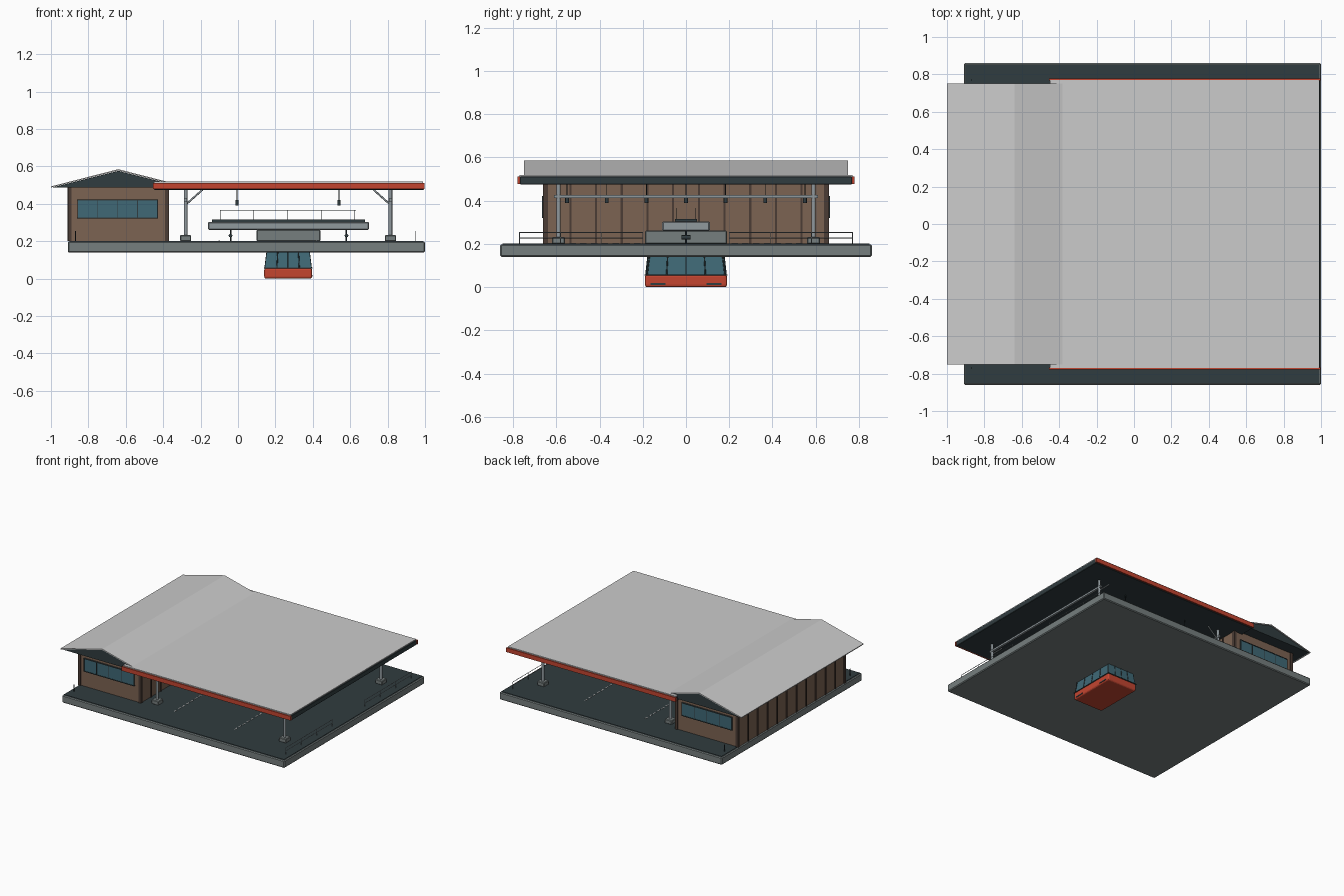
import bpy, bmesh, math
from mathutils import Vector

if "Cube" in bpy.data.objects:
    bpy.data.objects.remove(bpy.data.objects["Cube"])


def mat(name, r, g, b):
    m = bpy.data.materials.new(name)
    m.diffuse_color = (r, g, b, 1)
    m.use_nodes = True
    m.node_tree.nodes["Principled BSDF"].inputs["Base Color"].default_value = m.diffuse_color
    return m


CONCRETE = mat("concrete", .18, .21, .21)
STEEL = mat("steel", .28, .32, .34)
DARK = mat("dark", .03, .045, .05)
LIGHT = mat("pale_roof", .6, .63, .62)
RED = mat("red", .55, .06, .03)
WOOD = mat("wood", .2, .125, .085)
TRIM = mat("dark_wood", .07, .045, .035)
GLASS = mat("glass", .05, .14, .18)
WHITE = mat("white", .75, .75, .72)


def finish(name, bm, m, bevel=0, seg=1):
    bmesh.ops.recalc_face_normals(bm, faces=bm.faces)
    me = bpy.data.meshes.new(name)
    bm.to_mesh(me)
    bm.free()
    o = bpy.data.objects.new(name, me)
    bpy.context.collection.objects.link(o)
    me.materials.append(m)
    if bevel:
        b = o.modifiers.new("bevel", 'BEVEL')
        b.width, b.segments = bevel, seg
    return o


def box(name, x, y, z, m, bevel=0, taper=(1, 1), seg=1):
    """Box from ranges; taper scales the top face."""
    bm = bmesh.new()
    bmesh.ops.create_cube(bm, size=1)
    for v in bm.verts:
        top = v.co.z > 0
        tx, ty = taper if top else (1, 1)
        v.co = ((x[0] + x[1]) / 2 + v.co.x * (x[1] - x[0]) * tx,
                (y[0] + y[1]) / 2 + v.co.y * (y[1] - y[0]) * ty, z[1] if top else z[0])
    return finish(name, bm, m, bevel, seg)


def rod(name, a, b, r, m, sides=8):
    a, b = Vector(a), Vector(b)
    bm = bmesh.new()
    bmesh.ops.create_cone(bm, cap_ends=True, segments=sides, radius1=r, radius2=r, depth=(b - a).length)
    q = (b - a).to_track_quat('Z', 'Y')
    for v in bm.verts:
        v.co = q @ v.co + (a + b) / 2
    o = finish(name, bm, m)
    o.data.polygons.foreach_set("use_smooth", [len(p.vertices) == 4 for p in o.data.polygons])
    return o


def extrude_y(name, pts, y0, y1, m):
    """Closed x-z profile pulled along y."""
    bm = bmesh.new()
    f = bm.faces.new([bm.verts.new((x, y0, z)) for x, z in pts])
    g = bmesh.ops.extrude_face_region(bm, geom=[f])
    bmesh.ops.translate(bm, vec=(0, y1 - y0, 0), verts=[v for v in g['geom'] if isinstance(v, bmesh.types.BMVert)])
    return finish(name, bm, m)


def mid(c, w):
    return (c - w / 2, c + w / 2)


# Platform slab and deck
box("platform_slab", (-.91, 1), (-.86, .86), (.14, .198), CONCRETE, .006)
box("platform_deck", (-.9, .99), (-.85, .85), (.19, .202), DARK)

# Station building
box("building", (-.905, -.375), (-.655, .655), (.2, .49), WOOD)
for x in (-.9, -.38):
    for y in (-.65, .65):
        box("corner_post", mid(x, .02), mid(y, .024), (.2, .488), TRIM)
    for i in range(10):
        box("wall_batten", mid(x, .022), mid(-.535 + i * 1.07 / 9, .01), (.2, .488), TRIM)
for s in (-1, 1):
    box("window_glass", (-.857, -.43), mid(s * .655, .016), (.325, .42), GLASS)
    for z in (.323, .42):
        box("window_rail", (-.86, -.427), mid(s * .655, .022), mid(z, .005), DARK)
    for i in range(5):
        box("window_mullion", mid(-.857 + i * .427 / 4, .004), mid(s * .655, .022), (.323, .42), DARK)

# Gable roof: dark core with a pale skin
extrude_y("gable_core", [(-.99, .488), (-.64, .576), (-.29, .488)], -.745, .745, DARK)
extrude_y("gable_skin", [(-1, .487), (-.64, .578), (-.28, .487), (-.28, .493), (-.64, .585), (-1, .493)],
          -.75, .75, LIGHT)

# Canopy
box("canopy", (-.45, .995), (-.768, .768), (.475, .512), DARK, .003)
box("canopy_top", (-.45, .99), (-.77, .77), (.51, .519), LIGHT)
for s in (-1, 1):
    box("canopy_fascia", (-.455, .998), mid(s * .773, .012), (.478, .511), RED)

# Columns, feet, braces and cross beams
for x, d in ((-.28, 1), (.815, -1)):
    for y in (-.59, .59):
        rod("column", (x, y, .2), (x, y, .478), .01, STEEL, 12)
        box("column_foot", mid(x, .06), mid(y, .06), (.2, .232), CONCRETE, .004)
        rod("column_brace", (x, y, .395), (x + d * .09, y, .475), .005, STEEL)
    box("cross_beam", mid(x, .016), (-.61, .61), (.413, .427), STEEL)

# Hanging lamps in two rows
for x in (-.005, .54):
    for i in range(7):
        y = -.55 + i * .55 / 3
        rod("lamp_stem", (x, y, .42), (x, y, .478), .002, DARK, 6)
        rod("lamp_shade", (x, y, .39), (x, y, .42), .009, DARK, 10)

# Cable machinery on the platform
box("machine_plinth", (.1, .44), (-.19, .19), (.2, .262), CONCRETE, .005)
box("machine_housing", (-.16, .7), (-.11, .11), (.26, .303), STEEL, .005)
box("machine_lid", (-.14, .68), (-.05, .05), (.303, .316), DARK)
for y in (-.045, .045):
    for i in range(5):
        x = -.095 + i * .18
        rod("lid_rail_post", (x, y, .31), (x, y, .365), .0015, DARK, 6)
    rod("lid_handrail", (-.095, y, .365), (.63, y, .365), .0015, DARK, 6)
for x in (-.04, .58):
    rod("machine_leg", (x, 0, .2), (x, 0, .262), .004, DARK)
    rod("machine_roller", (x, -.02, .23), (x, .02, .23), .01, DARK, 10)

# Platform edge dashes
for x in (-.1, .42):
    for i in range(26):
        if i not in (12, 13):
            box("edge_dash", mid(x, .007), mid(-.625 + i * .05, .03), (.202, .204), WHITE)

# Platform railings, open in the middle at the far end
for s in (-1, 1):
    for y in (.2, .39, .58, .77):
        rod("rail_post", (.95, s * y, .2), (.95, s * y, .255), .002, STEEL, 6)
    for z in (.228, .253):
        rod("platform_rail", (.95, s * .2, z), (.95, s * .77, z), .002, STEEL, 6)
    rod("end_post", (-.87, s * .77, .2), (-.87, s * .77, .255), .003, DARK, 6)

# Hanging cabin
C = .268
box("cabin_base", mid(C, .256), mid(0, .38), (0, .058), RED, .012, seg=3)
box("cabin_glass", mid(C, .248), mid(0, .372), (.05, .15), GLASS, 0, (.9, .94))
box("cabin_sill", mid(C, .26), mid(0, .384), (.053, .059), DARK)
for s in (-1, 1):
    for y in (-.18, -.09, 0, .09, .18):
        rod("cabin_mullion_side", (C + s * .124, y, .055), (C + s * .113, y * .94, .145), .003, DARK, 6)
    for x in (-.06, 0, .06):
        rod("cabin_mullion_end", (C + x, s * .186, .055), (C + x * .92, s * .176, .145), .003, DARK, 6)
    for y in (-.13, .13):
        box("cabin_vent", mid(C + s * .122, .016), mid(y, .07), (.01, .018), DARK)
